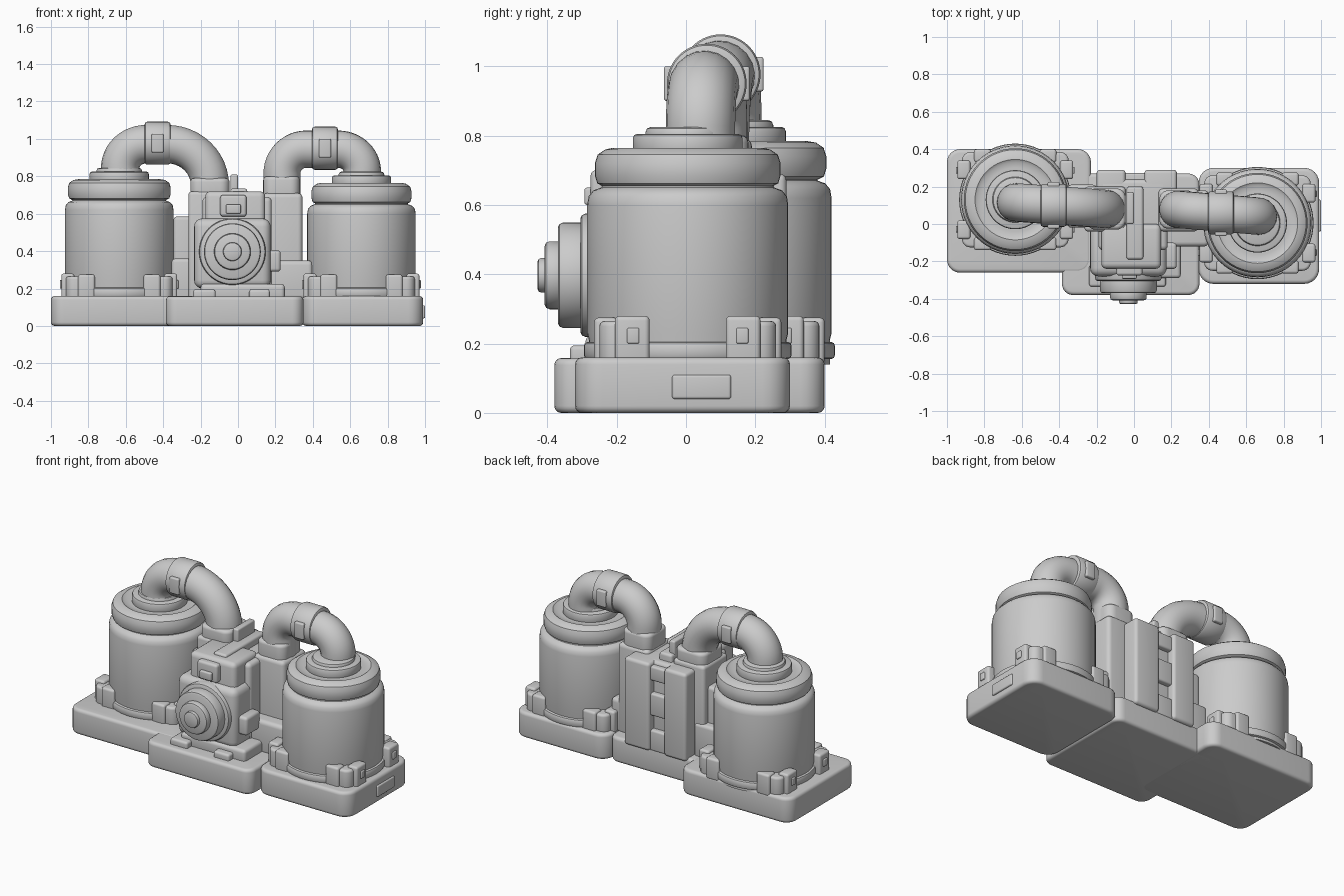
import bpy, bmesh, math
from mathutils import Vector, Matrix

if "Cube" in bpy.data.objects:
    bpy.data.objects.remove(bpy.data.objects["Cube"])


def finish(name, bm):
    bmesh.ops.recalc_face_normals(bm, faces=bm.faces)
    me = bpy.data.meshes.new(name)
    bm.to_mesh(me)
    bm.free()
    ob = bpy.data.objects.new(name, me)
    bpy.context.collection.objects.link(ob)
    smooth(ob)
    return ob


def smooth(ob):
    bpy.ops.object.select_all(action='DESELECT')
    ob.select_set(True)
    bpy.context.view_layer.objects.active = ob
    bpy.ops.object.shade_smooth_by_angle(angle=math.radians(36))


def box(name, x, y, z, soft=0.015, corner=0.0):
    """Rounded box from (min, max) ranges; corner rounds the upright edges more."""
    bm = bmesh.new()
    bmesh.ops.create_cube(bm, size=1)
    for v in bm.verts:
        v.co = Vector([(r[0] + r[1]) / 2 + c * (r[1] - r[0]) for r, c in zip((x, y, z), v.co)])
    if corner:
        up = [e for e in bm.edges if abs(e.verts[0].co.z - e.verts[1].co.z) > 1e-4]
        bmesh.ops.bevel(bm, geom=up, offset=corner, segments=6, profile=0.5, affect='EDGES')
    edges = [e for e in bm.edges if e.calc_face_angle(0) > 1]
    bmesh.ops.bevel(bm, geom=edges, offset=soft, segments=4, profile=0.5, affect='EDGES')
    return finish(name, bm)


def lathe(name, profile, matrix, n=56):
    """Spin (radius, height) points round the local z axis."""
    bm = bmesh.new()
    rings = [[bm.verts.new((r * math.cos(a), r * math.sin(a), h))
              for a in (2 * math.pi * i / n for i in range(n))] for r, h in profile]
    for a, b in zip(rings, rings[1:]):
        for i in range(n):
            bm.faces.new((a[i], a[(i + 1) % n], b[(i + 1) % n], b[i]))
    bm.faces.new(rings[0])
    bm.faces.new(rings[-1])
    bmesh.ops.transform(bm, matrix=matrix, verts=bm.verts)
    return finish(name, bm)


def disc(r, h0, h1, s=0.012):
    """Profile of a disc with rounded rims."""
    k = s * 0.3
    return [(r - s, h0), (r - k, h0 + k), (r, h0 + s), (r, h1 - s), (r - k, h1 - k), (r - s, h1)]


def pipe(name, start, end, z_foot, z_axis, bend1, bend2, radius):
    """Arched pipe: up, quarter bend, across, quarter bend, down."""
    xa, ya = start
    xb, yb = end
    s = 1 if xb > xa else -1
    pts = [(xa, z_foot[0])]
    for i in range(13):
        t = math.pi / 2 * i / 12
        pts.append((xa + s * bend1[0] * (1 - math.cos(t)), z_axis - bend1[1] * (1 - math.sin(t))))
    for i in range(13):
        t = math.pi / 2 * i / 12
        pts.append((xb - s * bend2[0] * (1 - math.sin(t)), z_axis - bend2[1] * (1 - math.cos(t))))
    pts.append((xb, z_foot[1]))
    cu = bpy.data.curves.new(name, 'CURVE')
    cu.dimensions = '3D'
    cu.bevel_depth = radius
    cu.bevel_resolution = 8
    cu.use_fill_caps = True
    sp = cu.splines.new('POLY')
    sp.points.add(len(pts) - 1)
    for p, (px, pz) in zip(sp.points, pts):
        p.co = (px, ya + (yb - ya) * (px - xa) / (xb - xa), pz, 1)
    ob = bpy.data.objects.new(name, cu)
    bpy.context.collection.objects.link(ob)
    bpy.ops.object.select_all(action='DESELECT')
    ob.select_set(True)
    bpy.context.view_layer.objects.active = ob
    bpy.ops.object.convert(target='MESH')
    smooth(ob)


def tank(side, cx, cy, top, lid_r):
    """Tank with domed shoulder, lid, pipe flange and foot brackets."""
    at = Matrix.Translation((cx, cy, 0))
    lathe(side + "_tank", [(0.285, 0.14), (0.285, 0.21), (0.29, 0.23), (0.29, top - 0.05),
                           (0.286, top - 0.025), (0.272, top - 0.008), (0.25, top),
                           (0.24, top + 0.02)], at)
    lathe(side + "_tank_band", disc(0.30, 0.155, 0.205), at)
    lathe(side + "_lid", [(0.23, top), (lid_r - 0.03, top), (lid_r - 0.007, top + 0.012),
                          (lid_r, top + 0.035), (lid_r, top + 0.07), (lid_r - 0.008, top + 0.095),
                          (lid_r - 0.03, top + 0.11), (0.215, top + 0.115), (0.2, top + 0.105),
                          (0.17, top + 0.105)], at)
    lathe(side + "_pipe_flange", disc(0.158, top + 0.09, top + 0.155), at)
    lathe(side + "_pipe_seat", disc(0.122, top + 0.13, top + 0.175, 0.015), at)
    for sx in (-1, 1):
        for sy in (-1, 1):
            def span(c, s, a, b):
                return tuple(sorted((c + s * a, c + s * b)))
            box(side + "_foot_bracket", span(cx, sx, 0.12, 0.285), span(cy, sy, 0.11, 0.255),
                (0.14, 0.265), 0.015, 0.045)
            box(side + "_bracket_end_clip", span(cx, sx, 0.24, 0.31), span(cy, sy, 0.11, 0.21),
                (0.14, 0.28), 0.014)
            box(side + "_bracket_face_clip", span(cx, sx, 0.13, 0.22), span(cy, sy, 0.2, 0.27),
                (0.14, 0.275), 0.014)
            box(side + "_bracket_stud", span(cx, sx, 0.3, 0.318), span(cy, sy, 0.14, 0.175),
                (0.2, 0.245), 0.005)


# Three-part base
box("left_base", (-1.0, -0.23), (-0.26, 0.40), (0, 0.16), 0.02, 0.07)
box("middle_base", (-0.385, 0.35), (-0.38, 0.27), (0, 0.158), 0.02, 0.06)
box("right_base", (0.345, 0.99), (-0.32, 0.30), (0, 0.16), 0.02, 0.08)
box("base_end_tab", (0.9, 1.0), (-0.04, 0.13), (0.04, 0.11), 0.008)

# Tanks
tank("left", -0.635, 0.13, 0.67, 0.275)
tank("right", 0.66, 0.005, 0.65, 0.268)

# Arched pipes with clamp collars
pipe("left_pipe", (-0.63, 0.115), (-0.15, 0.08), (0.78, 0.7), 0.972, (0.14, 0.13), (0.23, 0.22), 0.103)
pipe("right_pipe", (0.665, 0.042), (0.235, 0.078), (0.76, 0.7), 0.945, (0.13, 0.12), (0.13, 0.13), 0.1)
for side, cx, cy, cz in (("left", -0.43, 0.10, 0.977), ("right", 0.465, 0.06, 0.95)):
    m = Matrix.Translation((cx, cy, cz)) @ Matrix.Rotation(math.pi / 2, 4, 'Y')
    lathe(side + "_collar", disc(0.115, -0.07, 0.07, 0.015), m)
    for s in (-1, 1):
        ys = sorted((cy + s * 0.09, cy + s * 0.124))
        box(side + "_collar_clasp", (cx - 0.032, cx + 0.032), ys, (cz - 0.05, cz + 0.05), 0.008)

# Central pump body and pipe columns
box("pump_core", (-0.19, 0.18), (-0.14, 0.24), (0.14, 0.69), 0.025)
box("left_pipe_column", (-0.265, -0.045), (-0.04, 0.2), (0.14, 0.72), 0.02)
box("left_pipe_socket", (-0.255, -0.045), (-0.03, 0.19), (0.68, 0.79), 0.02, 0.05)
box("right_pipe_column", (0.13, 0.345), (-0.04, 0.19), (0.14, 0.71), 0.025)
box("right_pipe_socket", (0.135, 0.33), (-0.025, 0.18), (0.66, 0.80), 0.02, 0.05)
box("top_spine", (-0.04, 0.05), (-0.19, 0.2), (0.6, 0.735), 0.015)
box("top_fin", (-0.04, 0.0), (0.0, 0.17), (0.7, 0.81), 0.01)
box("left_side_step", (-0.355, -0.2), (-0.02, 0.21), (0.14, 0.36), 0.02)
box("left_side_post", (-0.345, -0.23), (0.03, 0.16), (0.14, 0.585), 0.02)
box("right_side_step", (0.15, 0.40), (-0.12, 0.18), (0.14, 0.35), 0.025)
for name, x in (("left_back_rib", (-0.2, -0.045)), ("right_back_rib", (0.055, 0.23))):
    box(name, x, (0.1, 0.29), (0.14, 0.69), 0.02)
for z in ((0.14, 0.27), (0.36, 0.5), (0.58, 0.67)):
    box("back_slot_panel", (-0.06, 0.07), (0.1, 0.272), z, 0.012)

# Front housing that carries the round valve
box("front_housing_upper", (-0.175, 0.145), (-0.24, 0.0), (0.3, 0.72), 0.03)
box("front_housing", (-0.235, 0.175), (-0.28, 0.0), (0.2, 0.575), 0.045)
box("housing_right_lug", (0.13, 0.228), (-0.24, -0.1), (0.29, 0.405), 0.018)
box("housing_foot", (-0.2, 0.25), (-0.29, -0.05), (0.14, 0.225), 0.02)
box("housing_latch", (-0.095, 0.045), (-0.275, -0.15), (0.585, 0.70), 0.015)
box("housing_latch_tab", (-0.065, 0.015), (-0.293, -0.2), (0.60, 0.65), 0.008)
for x in ((-0.24, -0.12), (0.06, 0.17)):
    box("front_base_clip", x, (-0.335, -0.22), (0.14, 0.195), 0.014)

# Stepped round valve facing the front
valve = Matrix.Translation((-0.03, 0, 0.397)) @ Matrix.Rotation(math.pi / 2, 4, 'X')
lathe("valve_flange", disc(0.178, 0.2, 0.305, 0.015), valve)
lathe("valve_drum", disc(0.152, 0.27, 0.37, 0.015), valve)
lathe("valve_cap", disc(0.098, 0.35, 0.408, 0.014), valve)
lathe("valve_hub", disc(0.05, 0.39, 0.428, 0.01), valve)
